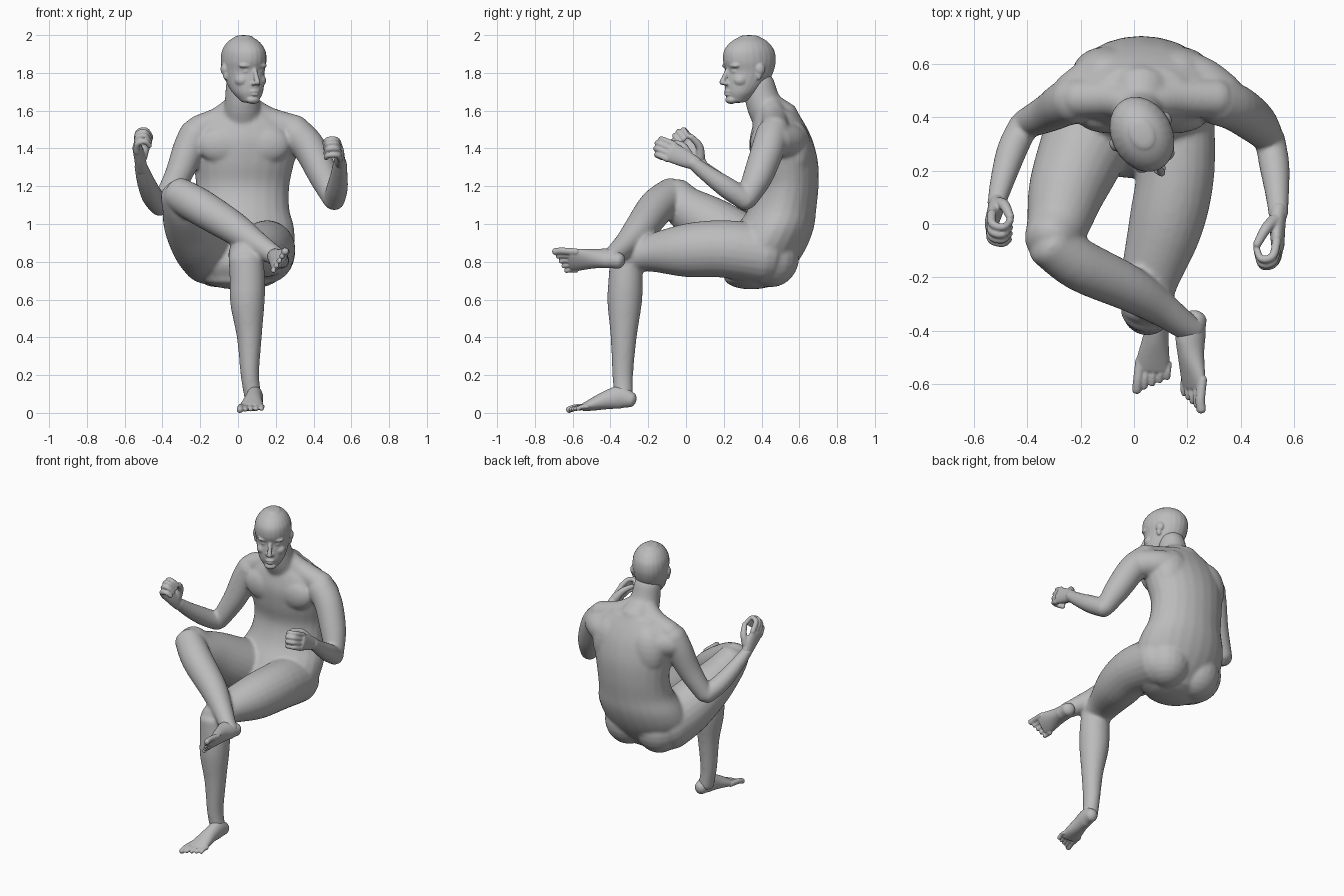
import bpy, bmesh, math
from mathutils import Vector, Matrix

if "Cube" in bpy.data.objects:
    bpy.data.objects.remove(bpy.data.objects["Cube"], do_unlink=True)

skin = bpy.data.materials.new("plain grey")
skin.use_nodes = True
GREY = (0.5, 0.5, 0.5, 1)
skin.diffuse_color = GREY
skin.node_tree.nodes["Principled BSDF"].inputs["Base Color"].default_value = GREY

SIDES = 24
X, Y, Z = Vector((1, 0, 0)), Vector((0, 1, 0)), Vector((0, 0, 1))


def frame(origin, x, y, z):
    """Local axes placed at an origin."""
    m = Matrix((x, y, z)).transposed().to_4x4()
    m.translation = origin
    return m


def spline(rows, steps=4):
    """Catmull-Rom subdivision of section rows."""
    pts = [rows[0]] + rows + [rows[-1]]
    out = []
    for p, q, r, s in zip(pts, pts[1:], pts[2:], pts[3:]):
        for k in range(steps):
            t = k / steps
            out.append([b + t / 2 * (c - a + t * (2*a - 5*b + 4*c - d + t * (3*(b - c) + d - a)))
                        for a, b, c, d in zip(p, q, r, s)])
    return out + [list(rows[-1])]


def limb(bm, rows, side=X, other=None, dome=0.8, m=Matrix()):
    """Loft rounded sections (x, y, z, radius[, second radius]) with domed ends."""
    rows = spline([list(r) if len(r) == 5 else list(r) + [r[3]] for r in rows])
    pts = [Vector(r[:3]) for r in rows]
    rings = []
    for i, r in enumerate(rows):
        t = (pts[min(i + 1, len(pts) - 1)] - pts[max(i - 1, 0)]).normalized()
        u = side if other else (side - t * side.dot(t)).normalized()
        rings.append((pts[i], u, other or t.cross(u), r[3], r[4], t))

    def cap(ring, sign):
        c, u, v, a, b, t = ring
        h = min(a, b) * dome * sign
        return [(c + t * h * math.sin(w), u, v, a * math.cos(w), b * math.cos(w), t)
                for w in (math.radians(d) for d in (25, 50, 70, 84))]

    rings = cap(rings[0], -1)[::-1] + rings + cap(rings[-1], 1)
    loops = []
    for c, u, v, a, b, t in rings:
        angles = [2 * math.pi * k / SIDES for k in range(SIDES)]
        loops.append([bm.verts.new(m @ (c + u * a * math.cos(w) + v * b * math.sin(w))) for w in angles])
    for lo, hi in zip(loops, loops[1:]):
        for k in range(SIDES):
            n = (k + 1) % SIDES
            bm.faces.new((lo[k], lo[n], hi[n], hi[k]))
    bm.faces.new(loops[0][::-1])
    bm.faces.new(loops[-1])


def blob(bm, centre, radii, m=Matrix()):
    bmesh.ops.create_uvsphere(bm, u_segments=20, v_segments=12, radius=1,
                              matrix=m @ Matrix.Translation(centre) @ Matrix.Diagonal((*radii, 1)))


def finish(name, bm, voxel, relax):
    """Fuse the overlapping forms into one smooth skin."""
    bmesh.ops.recalc_face_normals(bm, faces=bm.faces)
    mesh = bpy.data.meshes.new(name)
    bm.to_mesh(mesh)
    bm.free()
    obj = bpy.data.objects.new(name, mesh)
    bpy.context.collection.objects.link(obj)
    fuse = obj.modifiers.new("fuse", 'REMESH')
    fuse.mode = 'VOXEL'
    fuse.voxel_size = voxel
    soft = obj.modifiers.new("soften", 'SMOOTH')
    soft.iterations = relax
    bpy.context.view_layer.update()
    done = obj.evaluated_get(bpy.context.evaluated_depsgraph_get())
    obj.data = bpy.data.meshes.new_from_object(done)
    obj.modifiers.clear()
    obj.data.name = name
    obj.data.materials.clear()
    obj.data.materials.append(skin)
    obj.data.shade_smooth()


def foot(name, heel, forward, up, side, width=1):
    bm = bmesh.new()
    f = Vector(forward).normalized()
    u = Vector(up)
    u = (u - f * u.dot(f)).normalized()
    m = frame(heel, f.cross(u) * -side * width, f, u)
    limb(bm, [(0, .035, .043, .038, .042), (0, .09, .06, .043, .06), (0, .16, .052, .047, .05),
              (0, .24, .034, .06, .033), (0, .285, .024, .062, .022)], m=m)
    # Toes, longest on the inner side
    for k in range(5):
        x = -.049 + .027 * k
        r = .0175 if k == 0 else .012
        limb(bm, [(x, .26, .025, r), (x, .335 - .011 * k, .026, r), (x, .374 - .015 * k, .017, r)], m=m)
    finish(name, bm, .005, 2)


def hand(name, wrist, forward, back, side):
    bm = bmesh.new()
    f = Vector(forward).normalized()
    d = Vector(back)
    d = (d - f * d.dot(f)).normalized()
    m = frame(wrist, f.cross(d) * side, f, d) @ Matrix.Scale(1.35, 4)
    limb(bm, [(0, -.02, 0, .026, .023), (0, .03, -.002, .035, .022), (0, .09, 0, .041, .018)], m=m)
    # Curled fingers
    for k in range(4):
        x = .032 - .021 * k
        reach = (.0, .006, .002, -.01)[k]
        limb(bm, [(x, .09, 0, .0125), (x, .138 + reach, -.01, .0115),
                  (x, .145 + reach, -.042, .0105), (x, .112, -.056, .0095)], m=m)
    # Thumb
    limb(bm, [(.02, .025, -.01, .019), (.044, .06, -.03, .015), (.04, .105, -.054, .0115)], m=m)
    finish(name, bm, .005, 3)


# Torso: height, centre x, front y, back y, half width
body = bmesh.new()
torso = [(.72, 0, .2, .52, .2), (.79, 0, .17, .585, .265), (.88, 0, .19, .64, .297),
         (.98, .01, .26, .677, .287), (1.08, .02, .33, .69, .252), (1.2, .025, .365, .702, .247),
         (1.32, .03, .345, .7, .267), (1.43, .035, .335, .675, .287), (1.51, .035, .35, .64, .268),
         (1.57, .03, .37, .605, .19)]
limb(body, [(cx, (fy + by) / 2, z, hw, (by - fy) / 2) for z, cx, fy, by, hw in torso], X, Y, dome=.42)
# Neck
limb(body, [(.025, .485, 1.54, .125), (.022, .415, 1.63, .096), (.02, .385, 1.74, .084)])
for s in (-1, 1):
    # Trapezius, rear shoulder, chest, shoulder blade and buttock
    limb(body, [(.02 + .04 * s, .45, 1.62, .06), (.03 + .13 * s, .47, 1.55, .07),
                (.05 + .26 * s, .47, 1.5, .075)], Y)
    limb(body, [(.04 + .12 * s, .575, 1.44, .085), (.05 + .2 * s, .535, 1.44, .09),
                (.05 + .28 * s, .48, 1.44, .085)], Z)
    blob(body, (.03 + .115 * s, .398, 1.42), (.13, .06, .1))
    blob(body, (.03 + .13 * s, .57, 1.38), (.13, .095, .17))
    blob(body, (.115 * s, .45, .825), (.15, .15, .16))

# Arms
limb(body, [(.31, .46, 1.475, .09), (.38, .435, 1.4, .088), (.455, .38, 1.25, .079), (.505, .32, 1.13, .057)])
limb(body, [(.508, .32, 1.125, .057), (.525, .22, 1.19, .057), (.535, .12, 1.26, .046), (.54, .03, 1.33, .036)])
limb(body, [(-.22, .465, 1.475, .09), (-.26, .45, 1.4, .085), (-.32, .415, 1.25, .072), (-.405, .375, 1.1, .056)])
limb(body, [(-.412, .37, 1.095, .056), (-.455, .28, 1.15, .057), (-.49, .17, 1.23, .047), (-.515, .075, 1.31, .035)])

# Left leg, standing on the ground
limb(body, [(.14, .42, .84, .16), (.155, .2, .868, .147, .152), (.12, 0, .86, .14, .142),
            (.06, -.2, .845, .11, .097), (.042, -.32, .82, .092, .082)], dome=.7)
limb(body, [(.042, -.32, .82, .092, .082), (.05, -.32, .7, .094, .091), (.05, -.325, .58, .091, .091),
            (.06, -.33, .4, .066, .069), (.063, -.335, .2, .049, .055), (.08, -.33, .08, .046, .05)], dome=.5)

# Right leg, crossed over the other knee
limb(body, [(-.14, .42, .84, .17), (-.19, .28, .9, .165), (-.25, .13, 1.0, .145),
            (-.285, 0, 1.085, .118), (-.315, -.06, 1.155, .098)], dome=.7)
limb(body, [(-.32, -.07, 1.16, .09), (-.2, -.155, 1.09, .097), (-.02, -.24, .978, .086),
            (.1, -.315, .895, .066), (.19, -.38, .835, .053), (.225, -.395, .81, .05)], Y, dome=.6)
finish("body", body, .009, 12)

# Feet
foot("left_foot", (.1, -.255, .03), (-.04, -.36, -.03), (0, 0, 1), 1)
foot("right_foot", (.27, -.325, .778), (-.035, -.37, .022), (-.8, 0, .55), -1, 1.1)

# Hands
hand("left_hand", (.54, .03, 1.33), (-.02, -.9, .42), (1, 0, .1), 1)
hand("right_hand", (-.515, .075, 1.31), (-.16, -.58, .8), (-1, 0, .1), -1)

# Head, turned to its left: height, front, back, half width
head = bmesh.new()
turn = math.radians(27)
sn, cs = math.sin(turn), math.cos(turn)
face = frame((.03, .335, 0), (cs, sn, 0), (sn, -cs, 0), Z)
skull = [(1.652, .118, .02, .048), (1.69, .132, -.03, .076), (1.73, .136, -.08, .091), (1.77, .134, -.115, .1),
         (1.81, .13, -.135, .107), (1.86, .145, -.147, .114), (1.91, .143, -.142, .11),
         (1.945, .122, -.122, .094), (1.97, .093, -.096, .073), (1.988, .06, -.062, .047)]
limb(head, [(0, (f + b) / 2, z, w, (f - b) / 2) for z, f, b, w in skull], X, Y, dome=.25, m=face)
# Nose, lips and chin
limb(head, [(0, .126, 1.82, .012), (0, .147, 1.78, .013), (0, .162, 1.748, .015)], m=face)
blob(head, (0, .128, 1.702), (.03, .018, .008), face)
blob(head, (0, .128, 1.686), (.025, .018, .008), face)
blob(head, (0, .108, 1.657), (.038, .03, .022), face)
for s in (-1, 1):
    # Brow, eye, cheek, nostril and ear
    blob(head, (.042 * s, .11, 1.838), (.04, .024, .014), face)
    blob(head, (.04 * s, .106, 1.808), (.02, .018, .011), face)
    blob(head, (.05 * s, .078, 1.76), (.04, .042, .035), face)
    blob(head, (.014 * s, .144, 1.743), (.011, .016, .01), face)
    blob(head, (.112 * s, -.012, 1.82), (.015, .026, .03), face)
    blob(head, (.106 * s, -.004, 1.79), (.013, .016, .028), face)
finish("head", head, .0055, 4)
